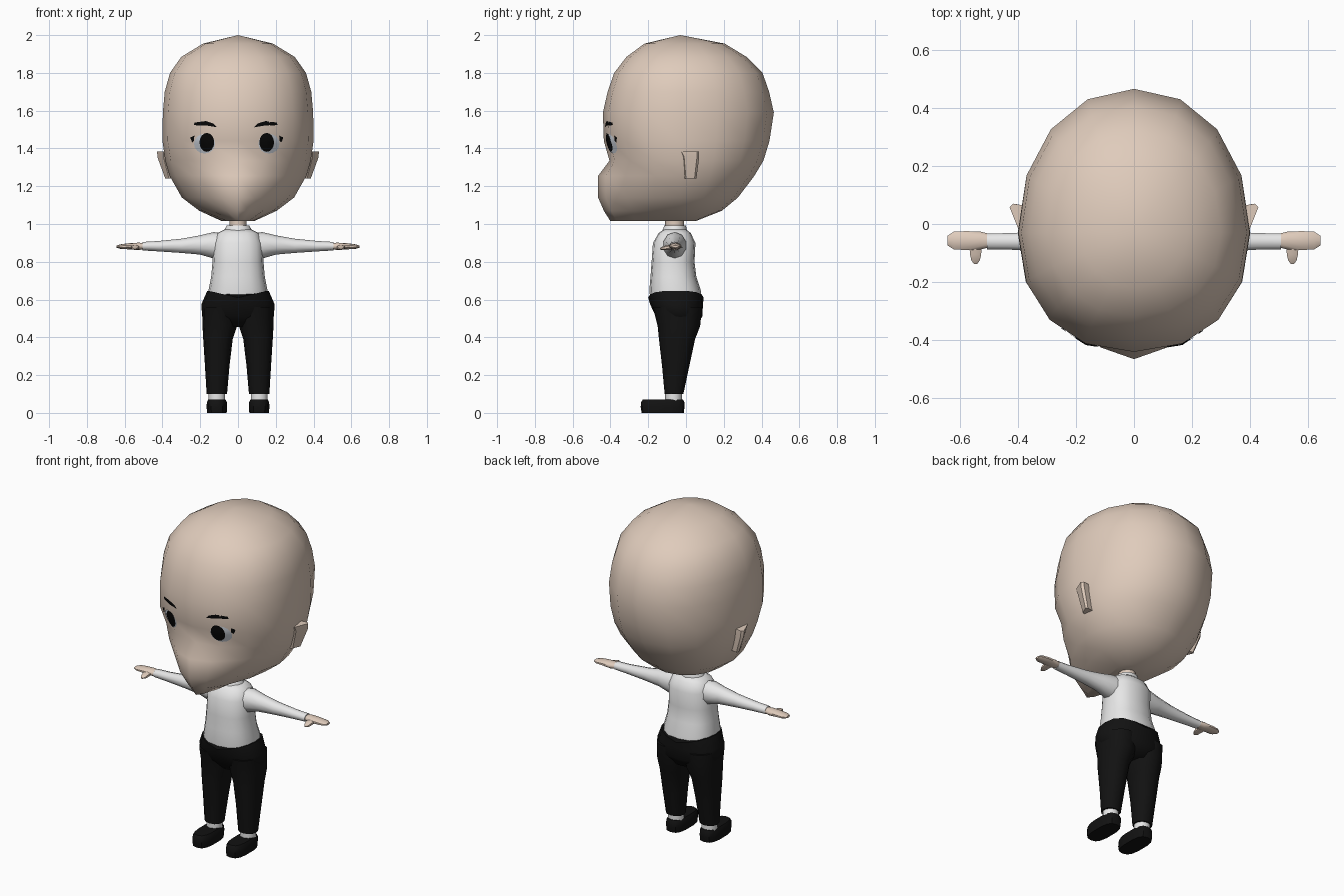
import bpy, bmesh, math
from mathutils import Vector
from mathutils.bvhtree import BVHTree

if "Cube" in bpy.data.objects:
    bpy.data.objects.remove(bpy.data.objects["Cube"])


def material(name, rgb):
    m = bpy.data.materials.new(name)
    m.diffuse_color = (*rgb, 1)
    m.use_nodes = True
    m.node_tree.nodes["Principled BSDF"].inputs["Base Color"].default_value = m.diffuse_color
    return m


SKIN = material("skin", (0.74, 0.60, 0.50))
WHITE = material("white_cloth", (0.80, 0.80, 0.80))
BLACK = material("black_cloth", (0.006, 0.006, 0.006))
INK = material("eye_black", (0.002, 0.002, 0.002))
EYE = material("eye_white", (0.62, 0.66, 0.72))


def finish(name, bm, mat, angle=50):
    me = bpy.data.meshes.new(name)
    bm.to_mesh(me)
    bm.free()
    me.materials.append(mat)
    ob = bpy.data.objects.new(name, me)
    bpy.context.collection.objects.link(ob)
    bpy.ops.object.select_all(action='DESELECT')
    ob.select_set(True)
    bpy.context.view_layer.objects.active = ob
    bpy.ops.object.shade_smooth_by_angle(angle=math.radians(angle))
    return ob


def loft(name, rings, mat, angle=50):
    """Skin a list of equal-length point rings and cap both ends."""
    bm = bmesh.new()
    vs = [[bm.verts.new(p) for p in r] for r in rings]
    n = len(rings[0])
    for a, b in zip(vs, vs[1:]):
        for i in range(n):
            j = (i + 1) % n
            bm.faces.new((a[i], a[j], b[j], b[i]))
    bm.faces.new(vs[0])
    bm.faces.new(vs[-1][::-1])
    bmesh.ops.remove_doubles(bm, verts=bm.verts, dist=1e-4)
    bmesh.ops.recalc_face_normals(bm, faces=bm.faces)
    return finish(name, bm, mat, angle)


def circle(seg):
    return [(math.cos(t), math.sin(t)) for t in
            (2 * math.pi * i / seg - math.pi / 2 for i in range(seg))]


def oval(z, w, yf, yb, xc=0, yc=None, nf=2.0, nb=2.0, seg=16):
    """Horizontal ring with separate front and back depth and roundness."""
    yc = (yf + yb) / 2 if yc is None else yc
    pts = []
    for c, s in circle(seg):
        e = 2 / (nf if s < 0 else nb)
        d = (yc - yf) if s < 0 else (yb - yc)
        pts.append(Vector((xc + w * math.copysign(abs(c) ** e, c),
                           yc + d * math.copysign(abs(s) ** e, s), z)))
    return pts


def cross(side, x, z0, z1, hy, yc=-0.06, seg=10):
    """Ring across an arm."""
    return [Vector((side * x, yc + c * hy, (z0 + z1) / 2 + s * (z1 - z0) / 2))
            for c, s in circle(seg)]


# Head: z, half width, front, back, roundness of the face
HEAD = [(2.0, 0, -.03, -.03, 2), (1.955, .185, -.22, .205, 2),
        (1.885, .30, -.315, .32, 2.1), (1.80, .36, -.38, .405, 2.2),
        (1.70, .388, -.415, .44, 2.2), (1.59, .398, -.44, .465, 2.2),
        (1.44, .40, -.435, .442, 2.2), (1.335, .385, -.405, .41, 2.0),
        (1.255, .362, -.465, .362, 1.65), (1.14, .297, -.465, .275, 1.6),
        (1.07, .205, -.435, .19, 1.6), (1.015, .085, -.40, .05, 1.6)]
head = loft("head", [oval(z, w, f, b, yc=-.03, nf=n, nb=2.1)
                     for z, w, f, b, n in HEAD], SKIN, 80)
tree = BVHTree.FromPolygons([v.co for v in head.data.vertices],
                            [p.vertices[:] for p in head.data.polygons])


def plate(name, outline, mat, lift):
    """Thin painted shape laid on the face; outline is in x and z."""
    bm = bmesh.new()

    def put(x, z):
        p = tree.ray_cast(Vector((x, -2, z)), Vector((0, 1, 0)))[0]
        return bm.verts.new(p - Vector((0, lift, 0)))
    n = len(outline)
    cx, cz = (sum(p[k] for p in outline) / n for k in (0, 1))
    rim = [put(x, z) for x, z in outline]
    mid = [put((x + cx) / 2, (z + cz) / 2) for x, z in outline]
    hub = put(cx, cz)
    for i in range(n):
        j = (i + 1) % n
        bm.faces.new((rim[i], rim[j], mid[j], mid[i]))
        bm.faces.new((mid[i], mid[j], hub))
    bmesh.ops.recalc_face_normals(bm, faces=bm.faces)
    if sum(f.normal.y for f in bm.faces) > 0:
        bmesh.ops.reverse_faces(bm, faces=bm.faces)
    finish(name, bm, mat)


def ellipse(x, z, rx, rz):
    return [(x + c * rx, z + s * rz) for c, s in circle(16)]


for s, tag in ((-1, "right"), (1, "left")):
    # Eyes, lashes and brows
    ex = .152 if s > 0 else -.165
    plate(f"eye_white_{tag}", ellipse(ex + s * .012, 1.425, .056, .052), EYE, .004)
    plate(f"iris_{tag}", ellipse(ex, 1.432, .039, .050), INK, .008)
    plate(f"lash_{tag}", [(ex + s * a, b) for a, b in
          ((.066, 1.468), (.088, 1.458), (.078, 1.432), (.068, 1.44))], INK, .006)
    bx = .085 if s > 0 else -.11
    plate(f"brow_{tag}", [(bx + s * a, b) for a, b in
          ((0, 1.512), (.06, 1.522), (.125, 1.523), (.12, 1.537), (.06, 1.545),
           (.02, 1.532))], INK, .006)

    # Ear: wedge flaring outwards at the back
    loft(f"ear_{tag}", [[Vector((s * x, y, z)) for x, y in pts] for z, pts in (
        (1.385, ((.37, -.03), (.395, -.025), (.428, .058), (.415, .07), (.36, .06))),
        (1.355, ((.37, -.02), (.395, -.01), (.427, .058), (.414, .07), (.36, .06))),
        (1.24, ((.345, -.01), (.365, 0), (.385, .045), (.375, .055), (.335, .05))))],
        SKIN, 30)

    # Sleeve, hand and thumb
    loft(f"sleeve_{tag}", [cross(s, *r) for r in (
        (.05, .82, .95, .065), (.13, .818, .957, .062), (.2, .838, .94, .048),
        (.3, .847, .922, .038), (.42, .855, .91, .03), (.505, .86, .905, .029))], WHITE)
    loft(f"hand_{tag}", [cross(s, *r, yc=-.057) for r in (
        (.49, .867, .90, .022), (.53, .862, .901, .033), (.58, .866, .898, .034),
        (.62, .868, .893, .032), (.642, .874, .886, .017))], SKIN)
    loft(f"thumb_{tag}", [[Vector((s * (.545 + c * r), y, z + d * r * .55))
                           for c, d in circle(6)] for y, z, r in (
        (-.06, .88, .026), (-.105, .875, .022), (-.125, .871, .017),
        (-.138, .869, .006))], SKIN)

    # Trouser leg
    loft(f"trouser_leg_{tag}", [oval(z, (b - a) / 2, f, k, xc=s * (a + b) / 2,
                                     nf=2.3, nb=2.3, seg=12) for z, a, b, f, k in (
        (.56, .0, .188, -.175, .085), (.46, .005, .188, -.15, .075),
        (.39, .028, .184, -.143, .048), (.25, .045, .175, -.127, .018),
        (.10, .058, .166, -.113, -.014))], BLACK)
    # Sock
    loft(f"sock_{tag}", [oval(z, .046, -.11, -.02, xc=s * .112, seg=10)
                         for z in (.05, .11)], WHITE)
    # Shoe: rounded toe and heel in plan, lofted from sole to top
    loft(f"shoe_{tag}", [oval(z, w, f, b, xc=s * .112, nf=2.8, nb=3, seg=14)
                         for z, w, f, b in (
        (0, .053, -.235, -.012), (.03, .055, -.24, -.008),
        (.056, .054, -.238, -.008), (.072, .046, -.228, -.016))], BLACK, 40)

# Neck and collar
loft("neck", [oval(z, .046, -.11, -.01, seg=10) for z in (.93, 1.06)], SKIN)
loft("collar", [oval(z, w, f, b, seg=12) for z, w, f, b in (
    (.94, .085, -.135, .012), (.965, .074, -.125, .005),
    (.992, .06, -.115, .0), (.99, .048, -.112, -.008))], WHITE, 40)

# Shirt body
loft("shirt", [oval(z, w, f, b, nf=2.4, nb=2.4) for z, w, f, b in (
    (.972, .07, -.115, 0), (.952, .11, -.145, .025), (.90, .132, -.175, .05),
    (.80, .135, -.182, .045), (.72, .142, -.188, .055), (.65, .156, -.194, .078),
    (.59, .155, -.188, .08))], WHITE, 60)

# Hips, with a waistband that dips at front and back
waist = oval(.61, .163, -.2, .093, nf=2.4, nb=2.4)
for p in waist:
    p.z += .035 * min(1, abs(p.x) / .15)
loft("trouser_hips", [waist] + [oval(z, w, f, b, nf=2.3, nb=2.3) for z, w, f, b in (
    (.575, .194, -.19, .09), (.51, .19, -.16, .086), (.455, .10, -.11, .05))],
    BLACK, 60)
